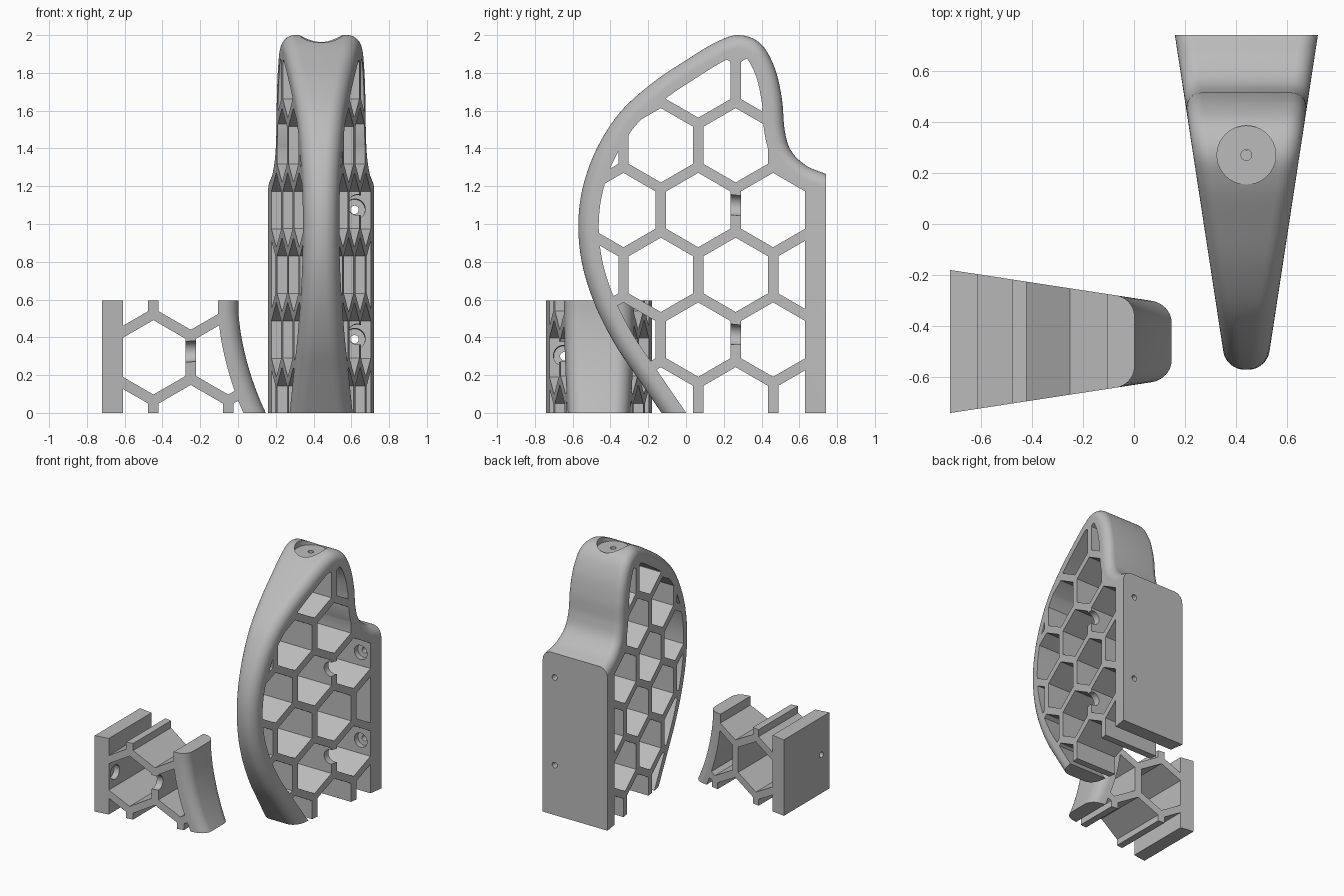
import bpy, bmesh, math
from mathutils import Vector, Matrix

if "Cube" in bpy.data.objects:
    bpy.data.objects.remove(bpy.data.objects["Cube"], do_unlink=True)

grey = bpy.data.materials.new("plain grey")
grey.use_nodes = True
grey.diffuse_color = (0.5, 0.5, 0.5, 1)
grey.node_tree.nodes["Principled BSDF"].inputs["Base Color"].default_value = (0.5, 0.5, 0.5, 1)

PITCH, WALL, RIM, FILLET = 0.396, 0.055, 0.108, 0.07


def new_object(name, bm):
    bmesh.ops.recalc_face_normals(bm, faces=bm.faces)
    mesh = bpy.data.meshes.new(name)
    bm.to_mesh(mesh)
    bm.free()
    obj = bpy.data.objects.new(name, mesh)
    bpy.context.collection.objects.link(obj)
    return obj


def combine(obj, cutter, operation):
    """Apply a boolean and discard the cutter."""
    cutter.hide_render = True
    mod = obj.modifiers.new("cut", "BOOLEAN")
    mod.operation, mod.solver, mod.object = operation, "EXACT", cutter
    bpy.context.view_layer.objects.active = obj
    bpy.ops.object.modifier_apply(modifier=mod.name)
    bpy.data.objects.remove(cutter, do_unlink=True)


def loft(name, rings):
    """Closed solid through rings of equal length."""
    bm = bmesh.new()
    rows = [[bm.verts.new(p) for p in ring] for ring in rings]
    n = len(rows[0])
    for a, b in zip(rows, rows[1:]):
        for i in range(n):
            bm.faces.new((a[i], a[(i + 1) % n], b[(i + 1) % n], b[i]))
    bm.faces.new(rows[0])
    bm.faces.new(rows[-1])
    return new_object(name, bm)


def box(low, high):
    bm = bmesh.new()
    bmesh.ops.create_cube(bm, size=1)
    for v in bm.verts:
        v.co = [lo if c < 0 else hi for c, lo, hi in zip(v.co, low, high)]
    return new_object("trim_box", bm)


def cylinder(start, end, radius):
    a, b = Vector(start), Vector(end)
    bm = bmesh.new()
    turn = (b - a).to_track_quat("Z", "Y").to_matrix().to_4x4()
    bmesh.ops.create_cone(bm, cap_ends=True, segments=40, radius1=radius, radius2=radius,
                          depth=(b - a).length, matrix=Matrix.Translation((a + b) / 2) @ turn)
    return new_object("bore", bm)


def smooth_path(points, steps=8):
    """Catmull-Rom curve through the points."""
    p = [Vector(q) for q in points]
    p = [2 * p[0] - p[1]] + p + [2 * p[-1] - p[-2]]
    out = []
    for a, b, c, d in zip(p, p[1:], p[2:], p[3:]):
        for k in range(steps):
            t = k / steps
            out.append((2 * b + (c - a) * t + (2 * a - 5 * b + 4 * c - d) * t * t
                        + (3 * b - a - 3 * c + d) * t ** 3) / 2)
    return out + [p[-2]]


def inset(path, d):
    """Move the path towards the inside of the body."""
    out = []
    for i, p in enumerate(path):
        t = (path[min(i + 1, len(path) - 1)] - path[max(i - 1, 0)]).normalized()
        out.append(p + Vector((t.y, -t.x)) * d)
    return out


def honeycomb(u0, z0):
    """Hexagonal prisms running across the body."""
    bm = bmesh.new()
    radius = (PITCH - WALL) / math.sqrt(3)
    for row in range(-2, 6):
        for col in range(-4, 4):
            u = u0 + PITCH * (col + (row % 2) / 2)
            z = z0 + PITCH * row * math.sqrt(3) / 2
            ends = [[bm.verts.new((x, u + radius * math.sin(k * math.pi / 3),
                                   z + radius * math.cos(k * math.pi / 3)))
                     for k in range(6)] for x in (-0.5, 0.5)]
            for k in range(6):
                j = (k + 1) % 6
                bm.faces.new((ends[0][k], ends[0][j], ends[1][j], ends[1][k]))
            for end in ends:
                bm.faces.new(end)
    return new_object("honeycomb", bm)


def bracket(name, points, corners, back, height, cell, screw_x, screw_heights):
    """Tapered rounded body with rim, back plate, cells and screw bores."""
    path = smooth_path(points)
    corners = [Vector(c) for c in corners]
    half = lambda u: 0.28 - 0.153 * (back - u)
    angles = [k * math.pi / 16 for k in range(9)]
    rings = []
    for side, order in ((-1, angles), (1, angles[::-1])):
        for a in order:
            outline = inset(path, FILLET * (1 - math.sin(a))) + corners
            rings.append([(side * (half(p.x) - FILLET * (1 - math.cos(a))), p.x, p.y)
                          for p in outline])
    body = loft(name, rings)
    combine(body, box((-1, -1, 0), (1, back, height)), "INTERSECT")

    # Cells, kept inside the rim and in front of the back plate
    inner = [p for p in inset(path, RIM)
             if min((p - q).length for q in path) > RIM * 0.985] + corners
    region = loft("cell_region", [[(x, p.x, p.y) for p in inner] for x in (-0.42, 0.42)])
    combine(region, box((-1, -1, -0.07), (1, back - 0.11, height + 0.1)), "INTERSECT")
    cells = honeycomb(*cell)
    combine(cells, region, "INTERSECT")
    combine(body, cells, "DIFFERENCE")

    # Screw holes with a wide access bore, tilted towards the open side
    tilt = math.copysign(0.02, screw_x)
    for z in screw_heights:
        combine(body, cylinder((screw_x + tilt, 0.17, z + 0.03), (screw_x, back - 0.06, z), 0.055),
                "DIFFERENCE")
        combine(body, cylinder((screw_x, back - 0.1, z), (screw_x, back + 0.1, z), 0.022),
                "DIFFERENCE")
    return body


# Tall stand
stand = bracket(
    "tall_stand",
    [(0.007, -0.2), (-0.13, 0), (-0.26, 0.19), (-0.38, 0.37), (-0.485, 0.58), (-0.55, 0.79),
     (-0.57, 1.0), (-0.545, 1.2), (-0.472, 1.4), (-0.35, 1.59), (-0.18, 1.745), (0, 1.867),
     (0.16, 1.963), (0.28, 2.0), (0.395, 1.955), (0.47, 1.825), (0.508, 1.66), (0.522, 1.5),
     (0.555, 1.39), (0.635, 1.31), (0.74, 1.265), (0.9, 1.2)],
    [(0.9, -0.5)], 0.74, 2.1, (0.065, 0.388), 0.177, (0.39, 1.075))

# Round seat and pilot hole on top of the stand
combine(stand, cylinder((0, 0.27, 1.955), (0, 0.27, 2.2), 0.115), "DIFFERENCE")
combine(stand, cylinder((0, 0.27, 1.8), (0, 0.27, 2.1), 0.021), "DIFFERENCE")
stand.location = (0.44, 0, 0)

# Short support, turned a quarter
support = bracket(
    "short_support",
    [(-0.28, -0.25), (-0.147, 0), (-0.073, 0.185), (-0.026, 0.36), (-0.005, 0.5),
     (-0.002, 0.6), (-0.002, 0.8)],
    [(0.9, 0.8), (0.9, -0.4)], 0.72, 0.594, (0.448, 0.294), -0.185, (0.3,))
support.rotation_euler = (0, 0, math.pi / 2)
support.location = (0, -0.46, 0)

for obj in (stand, support):
    obj.data.materials.clear()
    obj.data.materials.append(grey)
    for face in obj.data.polygons:
        face.material_index = 0
    bpy.ops.object.select_all(action="DESELECT")
    obj.select_set(True)
    bpy.context.view_layer.objects.active = obj
    bpy.ops.object.shade_smooth_by_angle(angle=math.radians(30))
